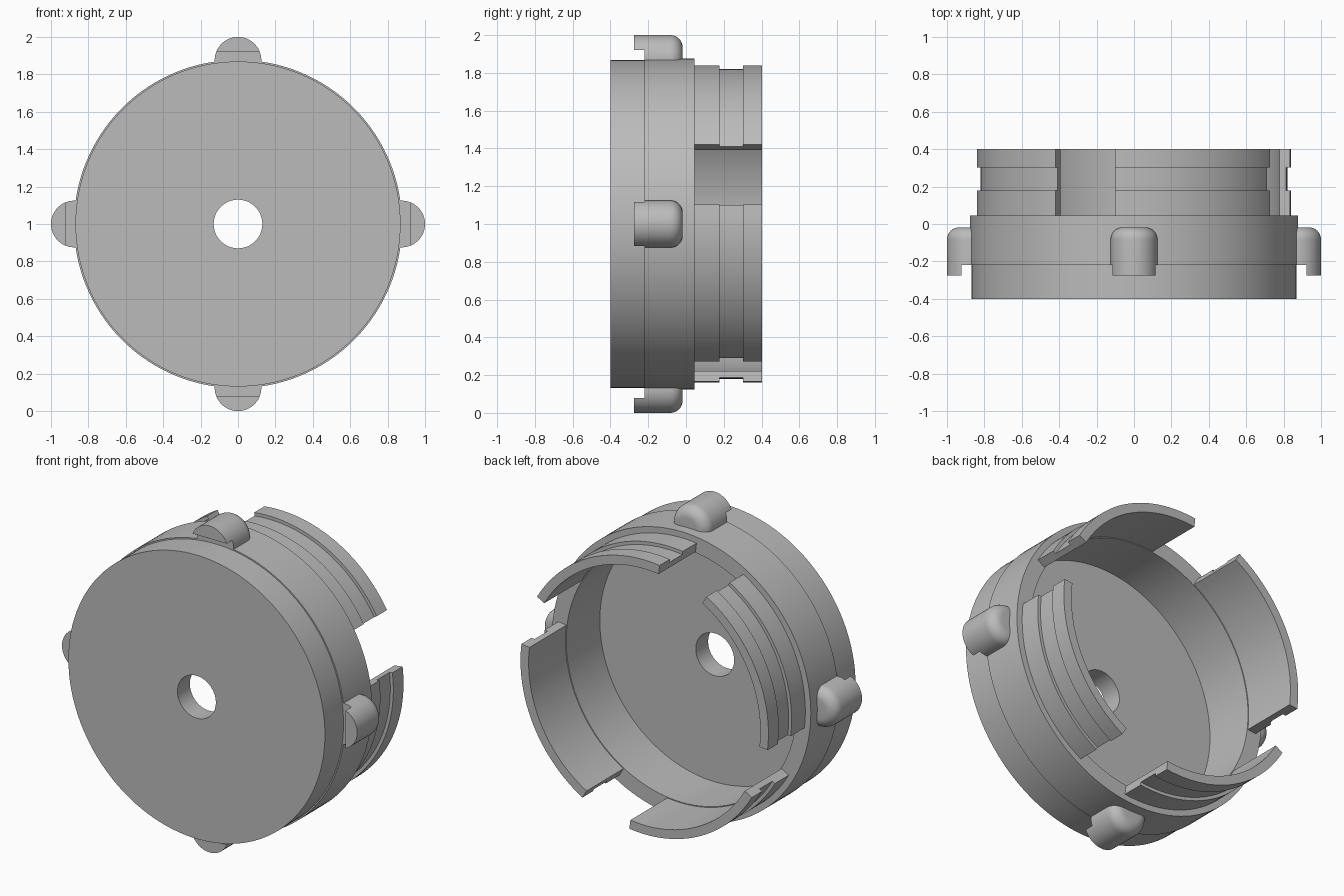
import bpy, bmesh
from math import cos, sin, pi, radians
from mathutils import Matrix, Vector

if "Cube" in bpy.data.objects:
    bpy.data.objects.remove(bpy.data.objects["Cube"])

grey = bpy.data.materials.new("plain grey")
grey.use_nodes = True
colour = (0.5, 0.5, 0.5, 1)
grey.diffuse_color = colour
grey.node_tree.nodes["Principled BSDF"].inputs["Base Color"].default_value = colour

CENTRE = Matrix.Translation((0, 0, 1))


def revolve(profile, start=0, end=360, steps=128):
    """Turn a closed (radius, y) profile around the y axis."""
    bm = bmesh.new()
    full = end - start == 360
    rings = []
    for i in range(steps if full else steps + 1):
        a = radians(start + (end - start) * i / steps)
        rings.append([bm.verts.new((r * cos(a), y, r * sin(a))) for r, y in profile])
    n = len(profile)
    for i in range(steps):
        a, b = rings[i], rings[(i + 1) % len(rings)]
        for j in range(n):
            k = (j + 1) % n
            bm.faces.new((a[j], a[k], b[k], b[j]))
    if not full:
        bm.faces.new(rings[0])
        bm.faces.new(rings[-1])
    bmesh.ops.remove_doubles(bm, verts=bm.verts, dist=1e-5)
    return bm


def cut_below(bm, height):
    """Slice off everything under a height and close the cut."""
    geom = bm.verts[:] + bm.edges[:] + bm.faces[:]
    bmesh.ops.bisect_plane(bm, geom=geom, plane_co=Vector((0, 0, height)),
                           plane_no=Vector((0, 0, 1)), clear_inner=True)
    bmesh.ops.holes_fill(bm, edges=[e for e in bm.edges if e.is_boundary])


def finish(bm, name, matrix):
    bmesh.ops.recalc_face_normals(bm, faces=bm.faces)
    mesh = bpy.data.meshes.new(name)
    bm.to_mesh(mesh)
    bm.free()
    mesh.materials.append(grey)
    obj = bpy.data.objects.new(name, mesh)
    bpy.context.collection.objects.link(obj)
    obj.matrix_world = matrix
    bpy.ops.object.select_all(action="DESELECT")
    obj.select_set(True)
    bpy.context.view_layer.objects.active = obj
    bpy.ops.object.shade_smooth_by_angle(angle=radians(30))


# Cup with a centre hole and a slightly stepped outer wall
HOLE, INNER, FRONT, FLOOR, STEP, RIM = 0.13, 0.78, -0.4, -0.28, -0.22, 0.045
cup = [(HOLE, FRONT), (0.869, FRONT), (0.869, STEP), (0.877, STEP),
       (0.877, RIM), (INNER, RIM), (INNER, FLOOR), (HOLE, FLOOR)]
finish(revolve(cup), "cup_body", CENTRE)

# Four grooved collar segments behind the rim
collar = [(0.785, RIM), (0.84, RIM), (0.84, 0.178), (0.82, 0.178),
          (0.82, 0.303), (0.84, 0.303), (0.84, 0.402), (0.785, 0.402)]

# Knob with a rounded back, and the lip that overhangs its front
R, BACK, FILLET = 0.125, -0.018, 0.065
knob = [(0, STEP), (R, STEP)]
for i in range(9):
    a = pi / 2 * i / 8
    knob.append((R - FILLET + FILLET * cos(a), BACK - FILLET + FILLET * sin(a)))
knob.append((0, BACK))
lip = [(0, -0.275), (R, -0.275), (R, STEP), (0, STEP)]

for q in range(4):
    start = 30 + 90 * q
    finish(revolve(collar, start, start + 67, 24), f"collar_segment_{q + 1}", CENTRE)
    place = CENTRE @ Matrix.Rotation(pi / 2 * q, 4, "Y") @ Matrix.Translation((0, 0, 0.875))
    for name, profile, height in (("knob", knob, -0.05), ("knob_lip", lip, 0.047)):
        bm = revolve(profile, steps=48)
        cut_below(bm, height)
        finish(bm, f"{name}_{q + 1}", place)
